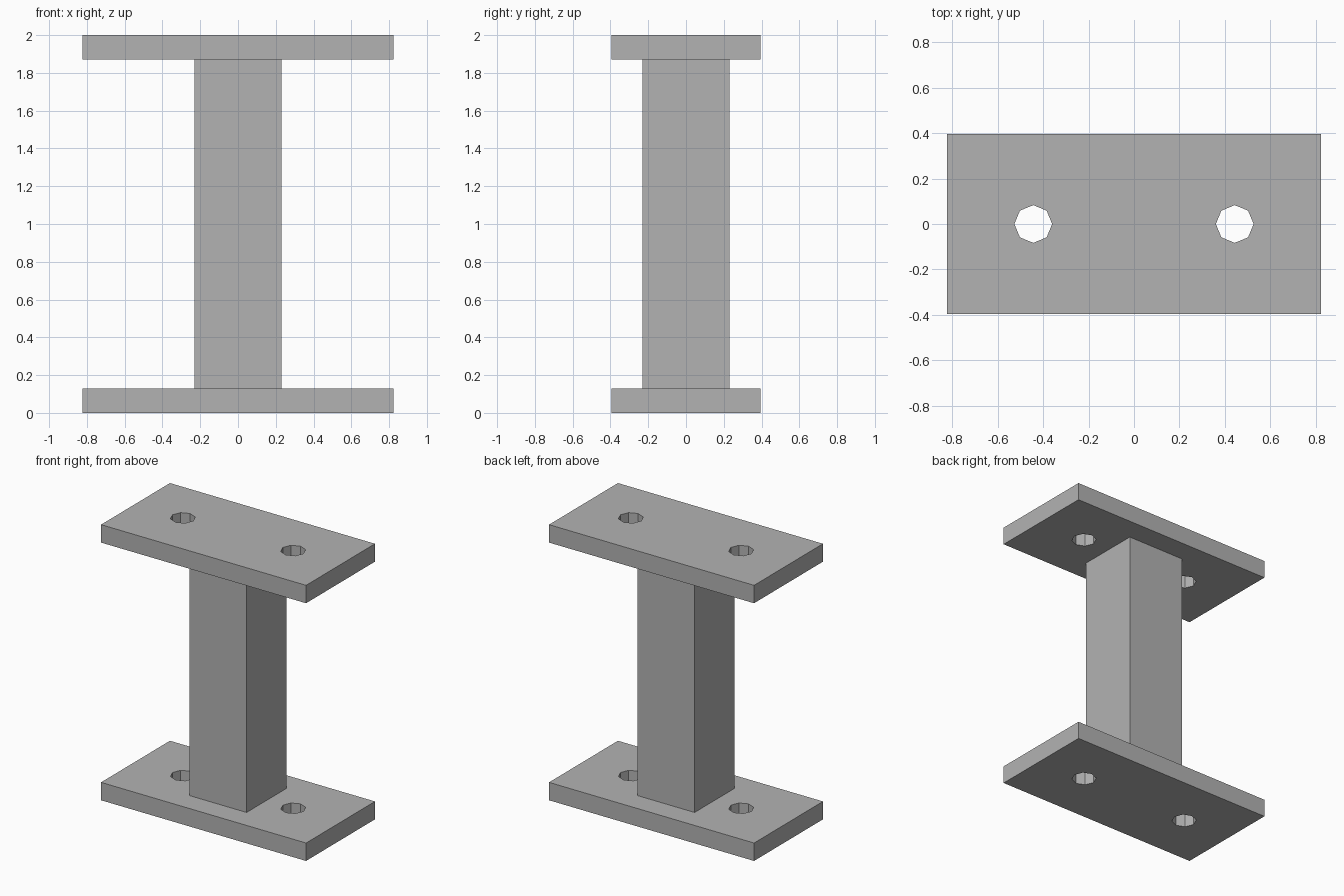
import bpy, bmesh
from math import cos, sin, tau

default = bpy.data.objects.get("Cube")
if default:
    bpy.data.objects.remove(default, do_unlink=True)

HALF_X, HALF_Y, THICK = 0.823, 0.395, 0.13
POST = 0.46
HOLE_X, HOLE_R = 0.443, 0.083
HEIGHT = 2.0

grey = bpy.data.materials.new("plain grey")
grey.use_nodes = True
colour = (0.45, 0.45, 0.45, 1)
grey.diffuse_color = colour
grey.node_tree.nodes["Principled BSDF"].inputs["Base Color"].default_value = colour


def finish(name, bm, z):
    bmesh.ops.recalc_face_normals(bm, faces=bm.faces)
    mesh = bpy.data.meshes.new(name)
    bm.to_mesh(mesh)
    bm.free()
    mesh.materials.append(grey)
    obj = bpy.data.objects.new(name, mesh)
    obj.location.z = z
    bpy.context.collection.objects.link(obj)


def loop(bm, points):
    verts = [bm.verts.new((x, y, 0)) for x, y in points]
    return [bm.edges.new((v, verts[i - 1])) for i, v in enumerate(verts)]


# Mounting plate: rectangle with two octagonal bolt holes, filled and extruded
def plate(name, z):
    bm = bmesh.new()
    edges = loop(bm, [(-HALF_X, -HALF_Y), (HALF_X, -HALF_Y),
                      (HALF_X, HALF_Y), (-HALF_X, HALF_Y)])
    for side in (-1, 1):
        edges += loop(bm, [(side * HOLE_X + HOLE_R * cos(tau * i / 8),
                            HOLE_R * sin(tau * i / 8)) for i in range(8)])
    bmesh.ops.triangle_fill(bm, edges=edges, use_beauty=True, normal=(0, 0, 1))
    top = bmesh.ops.extrude_face_region(bm, geom=bm.faces[:], use_keep_orig=True)["geom"]
    bmesh.ops.translate(bm, vec=(0, 0, THICK),
                        verts=[v for v in top if isinstance(v, bmesh.types.BMVert)])
    finish(name, bm, z)


plate("bottom_plate", 0)
plate("top_plate", HEIGHT - THICK)

# Square post between the plates
bm = bmesh.new()
bmesh.ops.create_cube(bm, size=1)
bmesh.ops.scale(bm, vec=(POST, POST, HEIGHT - 2 * THICK), verts=bm.verts)
finish("post", bm, HEIGHT / 2)
